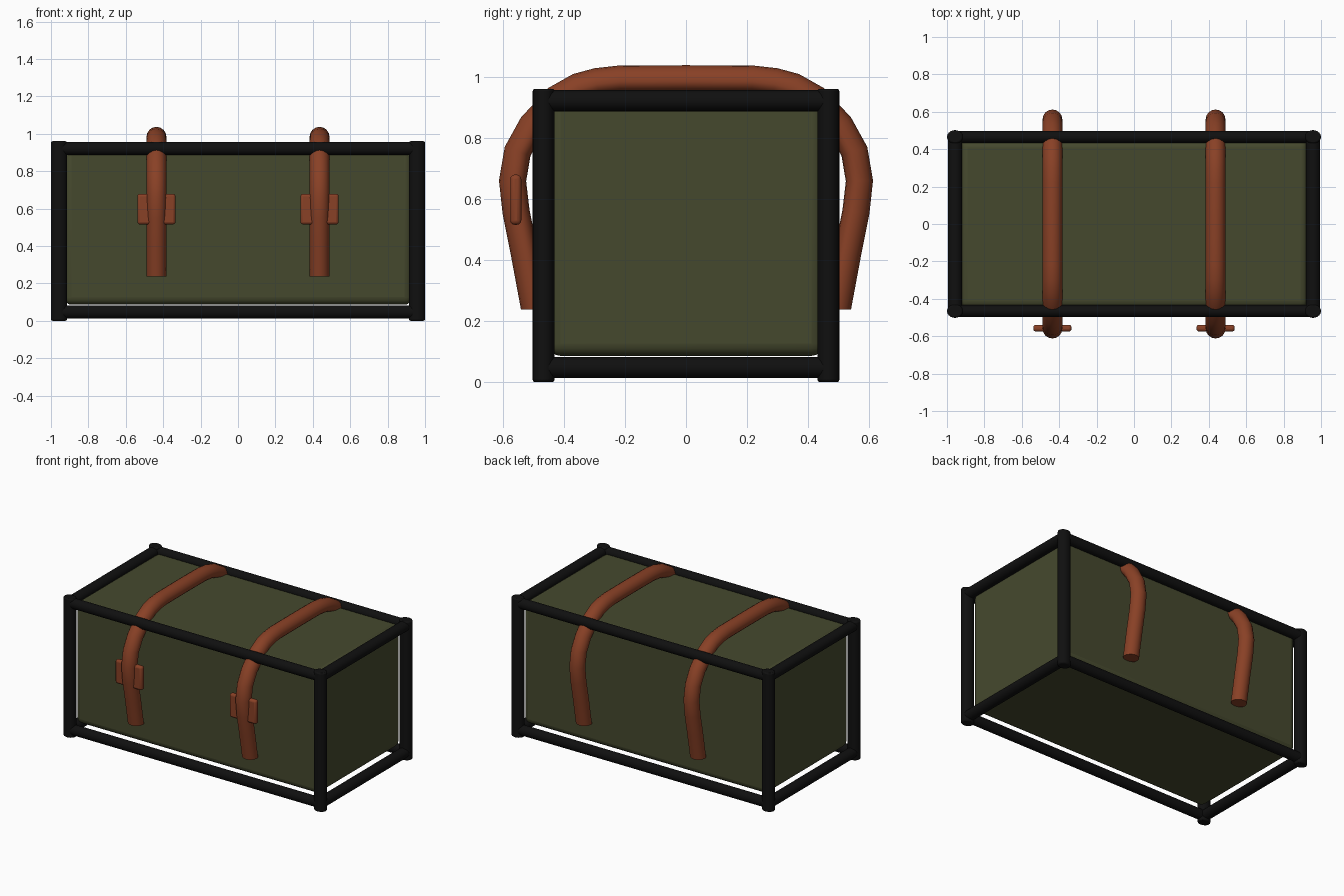
import bpy, bmesh, math
from mathutils import Vector

cube = bpy.data.objects.get("Cube")
if cube:
    bpy.data.objects.remove(cube, do_unlink=True)


def material(name, rgb):
    m = bpy.data.materials.new(name)
    m.use_nodes = True
    m.diffuse_color = (*rgb, 1)
    bsdf = next(n for n in m.node_tree.nodes if n.type == "BSDF_PRINCIPLED")
    bsdf.inputs["Base Color"].default_value = (*rgb, 1)
    return m


GREEN = material("olive canvas", (0.06, 0.066, 0.027))
BLACK = material("black frame", (0.005, 0.005, 0.005))
BROWN = material("brown leather", (0.25, 0.052, 0.019))


def finish(bm, name, mat, bevel=0, segments=2):
    bmesh.ops.recalc_face_normals(bm, faces=bm.faces)
    me = bpy.data.meshes.new(name)
    bm.to_mesh(me)
    bm.free()
    me.materials.append(mat)
    ob = bpy.data.objects.new(name, me)
    bpy.context.collection.objects.link(ob)
    if bevel:
        mod = ob.modifiers.new("rounding", "BEVEL")
        mod.width, mod.segments = bevel, segments
    bpy.ops.object.select_all(action="DESELECT")
    ob.select_set(True)
    bpy.context.view_layer.objects.active = ob
    bpy.ops.object.shade_smooth_by_angle(angle=math.radians(40))
    return ob


def box(name, center, size, mat, bevel, segments):
    bm = bmesh.new()
    bmesh.ops.create_cube(bm, size=1)
    bmesh.ops.scale(bm, vec=size, verts=bm.verts)
    bmesh.ops.translate(bm, vec=center, verts=bm.verts)
    return finish(bm, name, mat, bevel, segments)


def bar(name, center, axis, length, ra, rb):
    """Round bar along an axis; ra and rb are its radii on the other axes."""
    bm = bmesh.new()
    bmesh.ops.create_cone(bm, cap_ends=True, segments=20, radius1=1, radius2=1, depth=1)
    for v in bm.verts:
        a, b, c = v.co.x * ra, v.co.y * rb, v.co.z * length
        v.co = Vector({"x": (c, a, b), "y": (a, c, b), "z": (a, b, c)}[axis]) + Vector(center)
    return finish(bm, name, BLACK, 0.008, 2)


# Canvas body
box("trunk_body", (0, 0, 0.508), (1.86, 0.9, 0.844), GREEN, 0.04, 4)

# Frame of corner posts and rails
PX, PY = 0.957, 0.466
for sx, side in ((1, "left"), (-1, "right")):
    for sy, end in ((-1, "front"), (1, "back")):
        bar(f"{end}_{side}_post", (sx * PX, sy * PY, 0.48), "z", 0.96, 0.043, 0.036)
for z, level in ((0.048, "bottom"), (0.921, "top")):
    for s, end, side in ((-1, "front", "right"), (1, "back", "left")):
        bar(f"{level}_{end}_rail", (0, s * PY, z), "x", 2 * PX, 0.032, 0.035)
        bar(f"{level}_{side}_rail", (s * PX, 0, z), "y", 2 * PY, 0.038, 0.035)

# Outer line of a strap, from the top middle down to the loose end
HALF = [(0.0, 1.037), (0.22, 1.036), (0.30, 1.027), (0.37, 1.008), (0.45, 0.963),
        (0.54, 0.866), (0.593, 0.77), (0.612, 0.66), (0.6, 0.55), (0.572, 0.41), (0.54, 0.238)]
PATH = [Vector((-y, z)) for y, z in reversed(HALF)] + [Vector(p) for p in HALF[1:]]


def strap(name, x):
    bm = bmesh.new()
    rings = []
    last = len(PATH) - 1
    for i, p in enumerate(PATH):
        if i in (0, last):
            t = Vector((0, 1 if i == 0 else -1))   # level cut at the ends
        else:
            t = ((PATH[i + 1] - p).normalized() + (p - PATH[i - 1]).normalized()).normalized()
        n = Vector((-t.y, t.x))
        ring = []
        for k in range(16):
            a = math.tau * k / 16
            s = math.sin(a)
            q = p + n * (s * (0.053 if s > 0 else 0.036) - 0.053)
            ring.append(bm.verts.new((x + 0.053 * math.cos(a), q.x, q.y)))
        rings.append(ring)
    for r0, r1 in zip(rings, rings[1:]):
        for k in range(16):
            j = (k + 1) % 16
            bm.faces.new((r0[k], r0[j], r1[j], r1[k]))
    bm.faces.new(rings[0])
    bm.faces.new(rings[-1])
    return finish(bm, name, BROWN)


# Leather straps with front buckles
for sx, side in ((1, "left"), (-1, "right")):
    strap(f"{side}_strap", sx * 0.436)
    box(f"{side}_buckle", (sx * 0.436, -0.557, 0.597), (0.204, 0.036, 0.164), BROWN, 0.014, 3)
